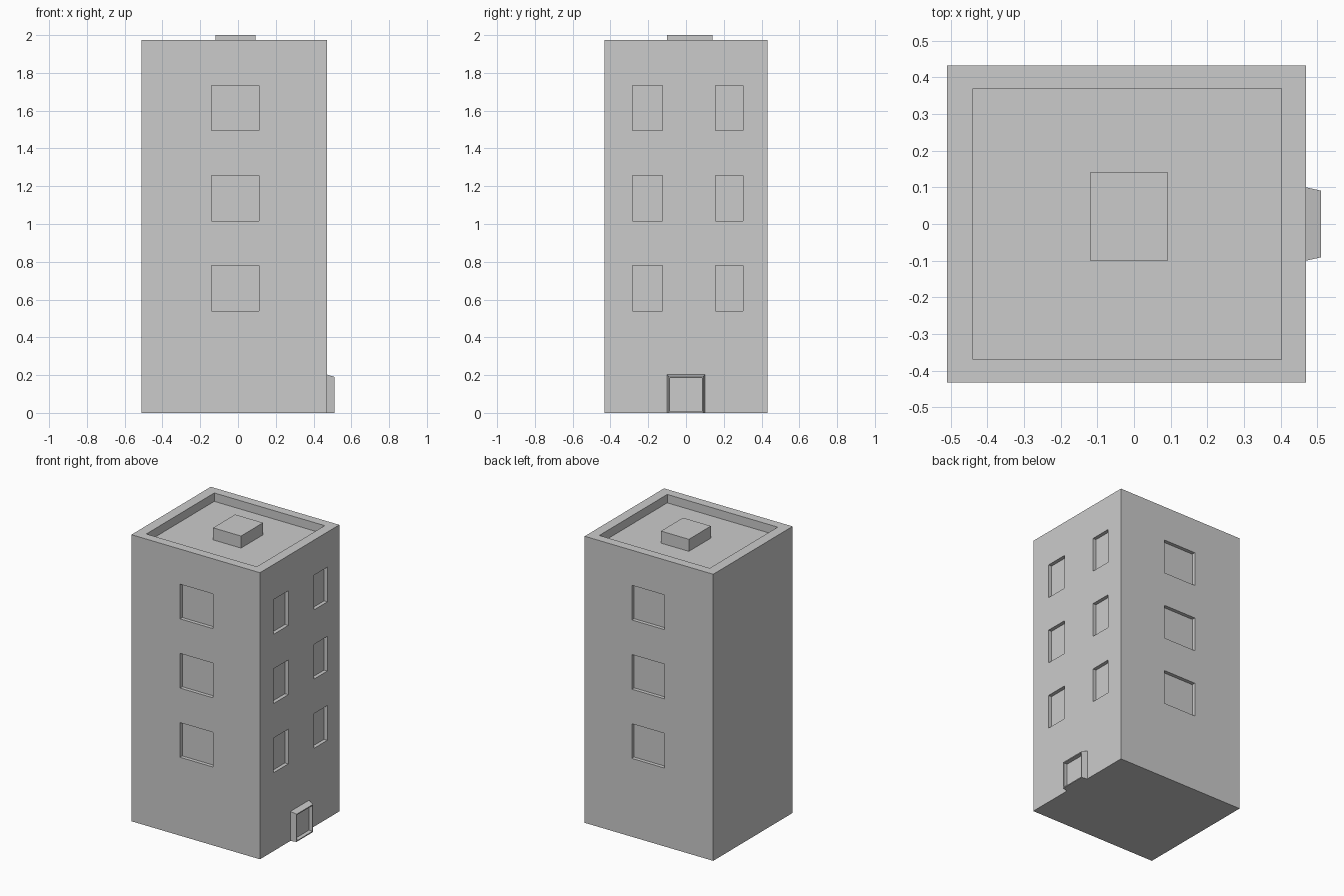
import bpy, bmesh
from mathutils import Vector

if "Cube" in bpy.data.objects:
    bpy.data.objects.remove(bpy.data.objects["Cube"])


def add_box(bm, x, y, z):
    """Add a box spanning the (min, max) ranges; return its vertices."""
    verts = bmesh.ops.create_cube(bm, size=1)["verts"]
    for v in verts:
        v.co = Vector([r[0] if c < 0 else r[1] for c, r in zip(v.co, (x, y, z))])
    return verts


def make_object(name, bm):
    bmesh.ops.recalc_face_normals(bm, faces=bm.faces)
    mesh = bpy.data.meshes.new(name)
    bm.to_mesh(mesh)
    bm.free()
    obj = bpy.data.objects.new(name, mesh)
    bpy.context.collection.objects.link(obj)
    return obj


X0, X1, Y, TOP, ROOF = -0.51, 0.47, 0.432, 1.975, 1.917
DEPTH = 0.025  # window recess

# Tower body
bm = bmesh.new()
add_box(bm, (X0, X1), (-Y, Y), (0, TOP))
building = make_object("building_body", bm)

# Cutters: sunken roof, plus windows on front, back and right for each floor
bm = bmesh.new()
add_box(bm, (-0.44, 0.402), (-0.37, 0.37), (ROOF, TOP + 0.1))
for floor in range(3):
    z = (0.54 + 0.477 * floor, 0.779 + 0.477 * floor)
    for side in (-1, 1):
        y = sorted((side * (Y - DEPTH), side * (Y + 0.1)))
        add_box(bm, (-0.14, 0.111), y, z)
    for y in ((-0.282, -0.124), (0.156, 0.302)):
        add_box(bm, (X1 - DEPTH, X1 + 0.1), y, z)
cutter = make_object("recess_cutter", bm)
cutter.hide_render = True

mod = building.modifiers.new("recesses", "BOOLEAN")
mod.operation = "DIFFERENCE"
mod.solver = "EXACT"
mod.object = cutter
bpy.context.view_layer.objects.active = building
bpy.ops.object.modifier_apply(modifier=mod.name)
bpy.data.objects.remove(cutter)

# Roof box
bm = bmesh.new()
add_box(bm, (-0.12, 0.093), (-0.10, 0.14), (ROOF, 2.0))
make_object("roof_box", bm)

# Doorway: tapered surround with an inset, pushed-in door panel
bm = bmesh.new()
for v in add_box(bm, (X1, 0.51), (-0.10, 0.10), (0, 0.203)):
    if v.co.x > 0.5:
        v.co.y *= 0.91
        v.co.z *= 0.94
bm.normal_update()
panel = max(bm.faces, key=lambda f: f.calc_center_median().x)
bmesh.ops.inset_region(bm, faces=[panel], thickness=0.01)
inner = bmesh.ops.extrude_discrete_faces(bm, faces=[panel])["faces"][0]
bmesh.ops.translate(bm, vec=(-0.028, 0, 0), verts=inner.verts)
make_object("door_surround", bm)
